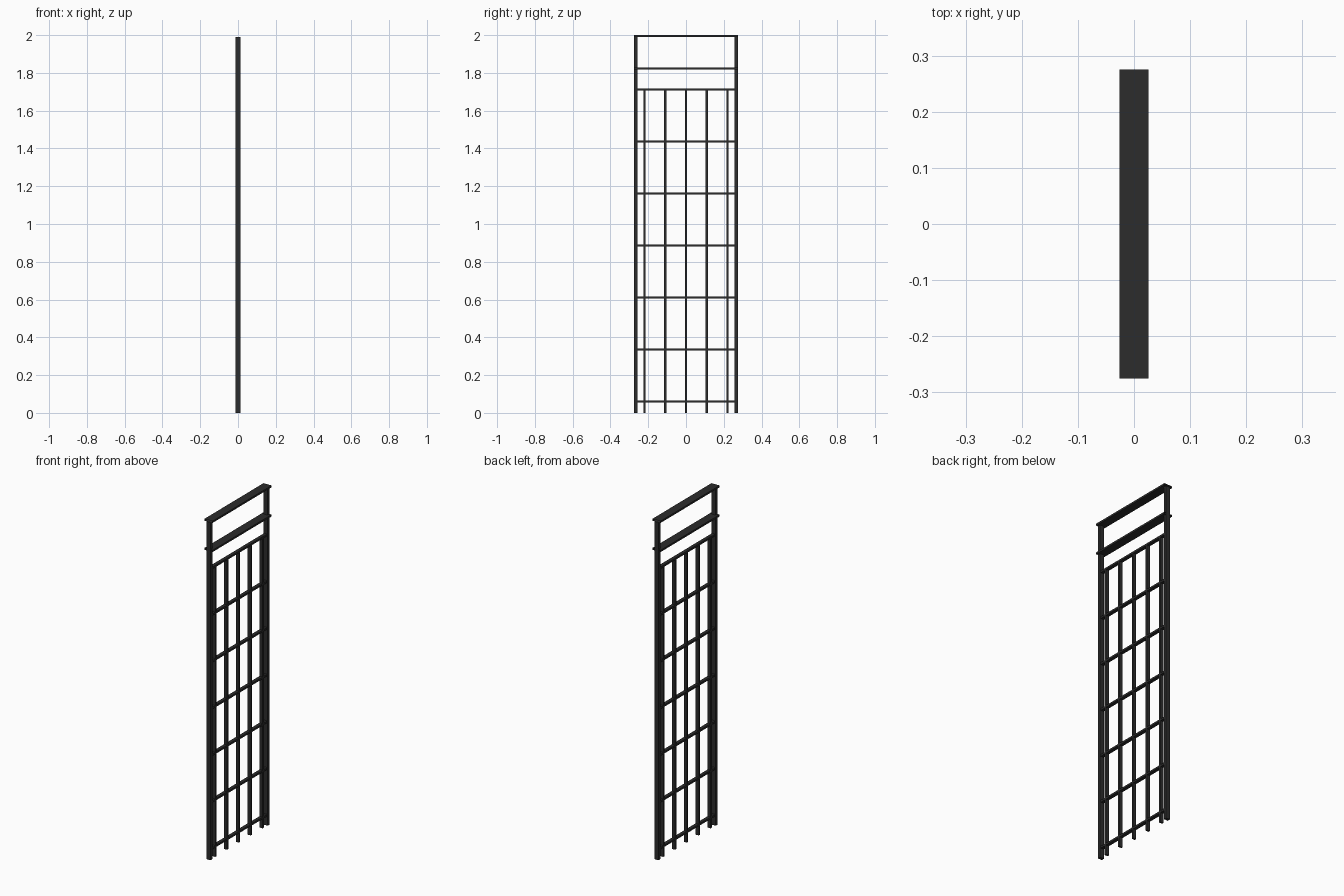
import bpy, bmesh

if "Cube" in bpy.data.objects:
    bpy.data.objects.remove(bpy.data.objects["Cube"])

metal = bpy.data.materials.new("dark_metal")
metal.diffuse_color = (0.025, 0.025, 0.025, 1)
metal.use_nodes = True
metal.node_tree.nodes["Principled BSDF"].inputs["Base Color"].default_value = metal.diffuse_color


def bar(name, centre, size, open_ends=False):
    """Box bar; open_ends leaves off the two faces along y."""
    bm = bmesh.new()
    bmesh.ops.create_cube(bm, size=1)
    if open_ends:
        ends = [f for f in bm.faces if abs(f.normal.y) > 0.9]
        bmesh.ops.delete(bm, geom=ends, context='FACES_ONLY')
    for v in bm.verts:
        for i in range(3):
            v.co[i] = v.co[i] * size[i] + centre[i]
    mesh = bpy.data.meshes.new(name)
    bm.to_mesh(mesh)
    bm.free()
    mesh.materials.append(metal)
    obj = bpy.data.objects.new(name, mesh)
    bpy.context.collection.objects.link(obj)
    return obj


HALF = 0.275      # half width of the panel
POST = 0.018      # post thickness
T = 0.011         # thin bar thickness
TOP = 2.0 - T     # underside of the top plate

# outer posts
for side, label in ((-1, "left"), (1, "right")):
    bar(f"post_{label}", (0, side * (HALF - POST / 2), TOP / 2), (0.026, POST, TOP))

# wide flat plates at the top
bar("top_plate", (0, 0, 2.0 - T / 2), (0.052, 2 * HALF, T), open_ends=True)
bar("lower_plate", (0, 0, 1.823), (0.052, 2 * HALF, T), open_ends=True)

# horizontal rails between the posts
for i in range(7):
    bar(f"rail_{i + 1}", (0, 0, 0.061 + 0.275 * i), (0.02, 2 * (HALF - POST), T))

# upright bars
for i in range(5):
    bar(f"upright_bar_{i + 1}", (0, -0.22 + 0.11 * i, 0.855), (0.02, T, 1.71))
